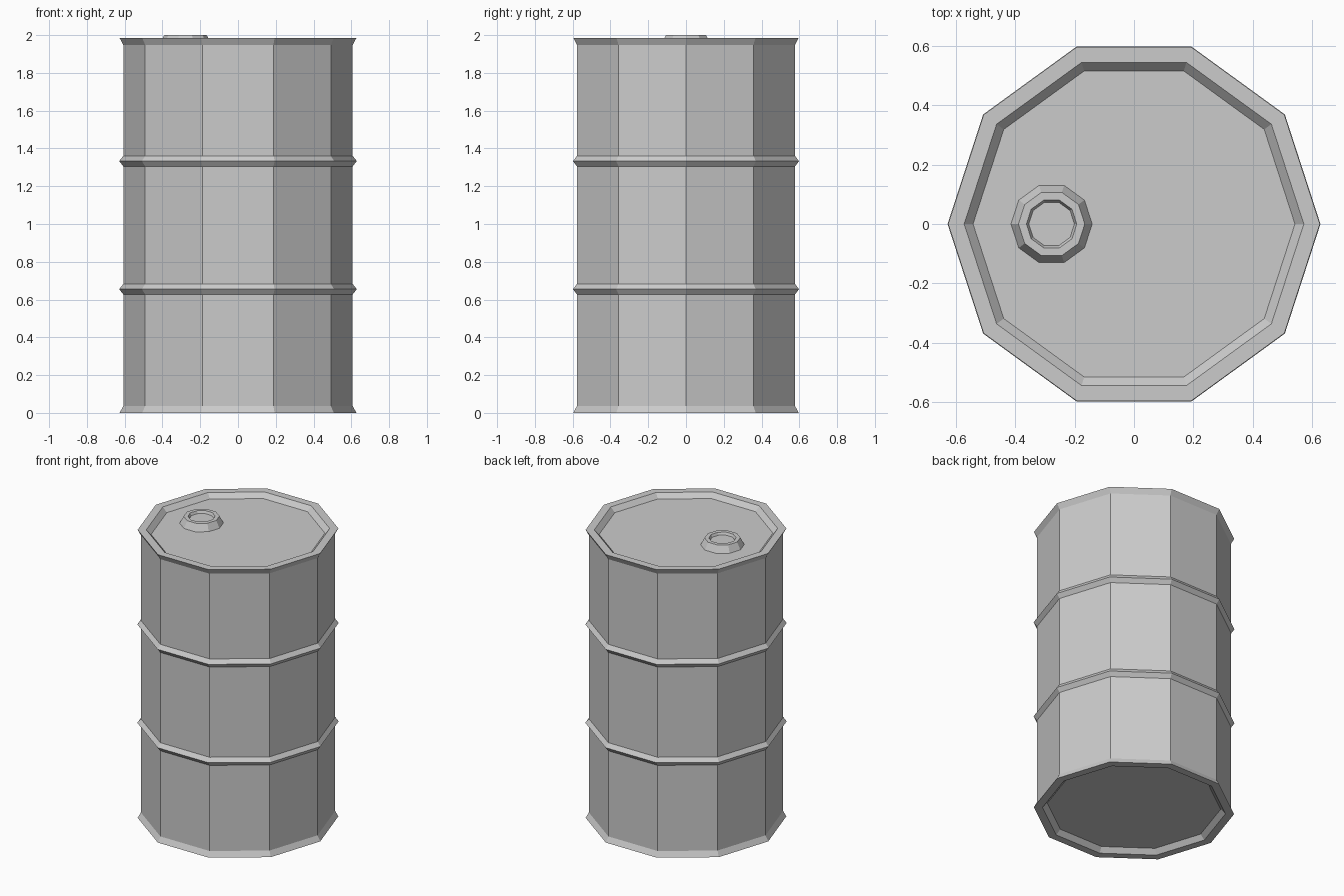
import bpy, bmesh
from math import cos, sin, tau

if "Cube" in bpy.data.objects:
    bpy.data.objects.remove(bpy.data.objects["Cube"])

SIDES = 10


def lathe(name, profile, location=(0, 0, 0), cap_start=True):
    """Revolve an (r, z) profile, listed bottom to top, into a faceted solid."""
    bm = bmesh.new()
    rings = [[bm.verts.new((r * cos(tau * i / SIDES), r * sin(tau * i / SIDES), z))
              for i in range(SIDES)] for r, z in profile]
    for low, high in zip(rings, rings[1:]):
        for i in range(SIDES):
            j = (i + 1) % SIDES
            bm.faces.new((low[i], low[j], high[j], high[i]))
    if cap_start:
        bm.faces.new(rings[0][::-1])
    bm.faces.new(rings[-1])
    mesh = bpy.data.meshes.new(name)
    bm.to_mesh(mesh)
    bm.free()
    obj = bpy.data.objects.new(name, mesh)
    obj.location = location
    bpy.context.collection.objects.link(obj)
    return obj


HEIGHT, BODY_R, RIM_R = 1.985, 0.607, 0.627
RECESS = 0.032

# Flared end with a recessed panel, from panel edge out to the wall
end = [(0.543, RECESS), (0.573, 0), (RIM_R, 0), (BODY_R, 0.037)]

# Two raised hoops around the wall
hoops = []
for z in (0.655, 1.333):
    hoops += [(BODY_R, z - 0.028), (0.629, z), (BODY_R, z + 0.028)]

# Barrel body: bottom end, hoops, mirrored top end
top = [(r, HEIGHT - z) for r, z in reversed(end)]
lathe("barrel_body", end + hoops + top)

# Filler cap on the lid, with a shallow dished top
lathe("filler_cap",
      [(0.137, 0), (0.112, 0.047), (0.085, 0.047), (0.077, 0.03)],
      location=(-0.278, 0, HEIGHT - RECESS), cap_start=False)
